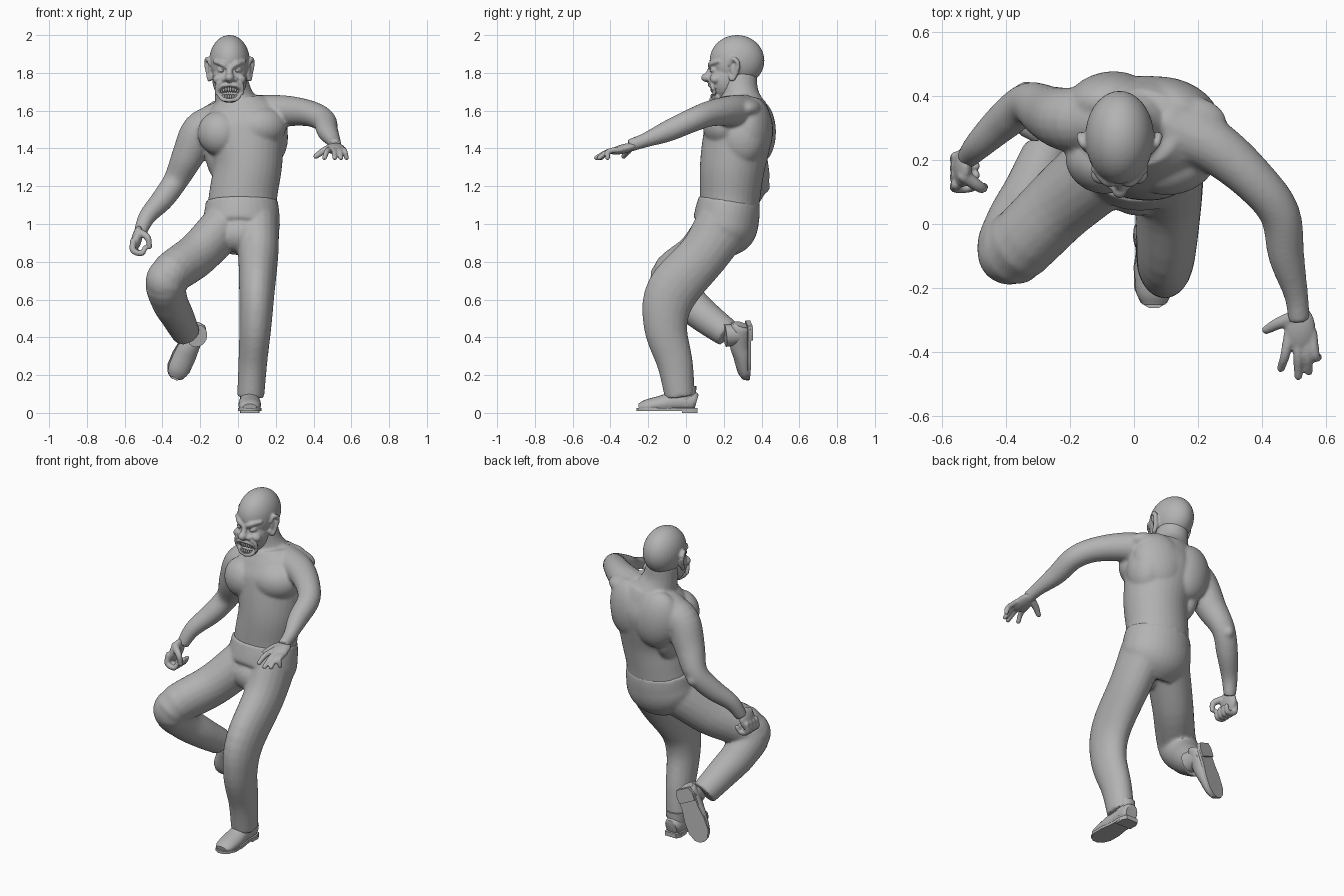
import bpy, bmesh, math
from mathutils import Vector, Matrix, Euler

if "Cube" in bpy.data.objects:
    bpy.data.objects.remove(bpy.data.objects["Cube"])

clay = bpy.data.materials.new("clay_grey")
clay.use_nodes = True
GREY = (0.45, 0.45, 0.45, 1)
clay.diffuse_color = GREY
clay.node_tree.nodes["Principled BSDF"].inputs["Base Color"].default_value = GREY


def sweep(bm, pts, ref=(1, 0, 0), sides=20, steps=5, round_ends=False):
    """Smooth tube through (x, y, z, half width[, half depth])."""
    pts = [Vector(tuple(p) + (p[-1],) * (5 - len(p))) for p in pts]
    pad = [2 * pts[0] - pts[1]] + pts + [2 * pts[-1] - pts[-2]]
    path = []
    for i in range(1, len(pad) - 2):
        a, b, c, d = pad[i - 1:i + 3]
        for k in range(steps):
            t = k / steps
            path.append(0.5 * (2 * b + (c - a) * t + (2 * a - 5 * b + 4 * c - d) * t ** 2
                               + (3 * b - a - 3 * c + d) * t ** 3))
    path.append(pts[-1])
    rings = []
    for i, p in enumerate(path):
        tangent = (path[min(i + 1, len(path) - 1)] - path[max(i - 1, 0)]).to_3d().normalized()
        side = Vector(ref) - tangent * tangent.dot(Vector(ref))
        side.normalize()
        other = tangent.cross(side)
        ring = []
        for s in range(sides):
            ang = math.tau * s / sides
            ring.append(bm.verts.new(p.to_3d() + side * p[3] * math.cos(ang) + other * p[4] * math.sin(ang)))
        rings.append(ring)
    for r, q in zip(rings, rings[1:]):
        for s in range(sides):
            bm.faces.new((r[s], r[s - 1], q[s - 1], q[s]))
    bm.faces.new(rings[0])
    bm.faces.new(rings[-1])
    if round_ends:
        for p in (pts[0], pts[-1]):
            blob(bm, p.to_3d(), (p[3],) * 3, segs=10)


def blob(bm, loc, size, rot=(0, 0, 0), segs=24):
    """Ellipsoid."""
    turn = Euler([math.radians(a) for a in rot]).to_matrix().to_4x4()
    m = Matrix.Translation(loc) @ turn @ Matrix.Diagonal((*size, 1))
    bmesh.ops.create_uvsphere(bm, u_segments=segs, v_segments=segs * 2 // 3, radius=1, matrix=m)


def finish(name, bm, voxel=0, smooth=3, cutter=None):
    """Make an object, fuse its overlapping pieces, carve it and shade it."""
    bmesh.ops.recalc_face_normals(bm, faces=bm.faces)
    mesh = bpy.data.meshes.new(name)
    bm.to_mesh(mesh)
    bm.free()
    obj = bpy.data.objects.new(name, mesh)
    bpy.context.scene.collection.objects.link(obj)
    if voxel:
        fuse = obj.modifiers.new("fuse", 'REMESH')
        fuse.mode = 'VOXEL'
        fuse.voxel_size = voxel
        relax = obj.modifiers.new("relax", 'SMOOTH')
        relax.iterations = smooth
    if cutter:
        cut = obj.modifiers.new("carve", 'BOOLEAN')
        cut.operation = 'DIFFERENCE'
        cut.object = cutter
    if obj.modifiers:
        graph = bpy.context.evaluated_depsgraph_get()
        baked = bpy.data.meshes.new_from_object(obj.evaluated_get(graph))
        obj.modifiers.clear()
        obj.data = baked
    obj.data.materials.clear()
    obj.data.materials.append(clay)
    obj.data.shade_smooth()
    obj.data.set_sharp_from_angle(angle=math.radians(40))
    return obj


# Bare torso, neck, muscles and arms
bm = bmesh.new()
sweep(bm, [(.02, .23, 1.07, .185, .155), (.03, .235, 1.17, .18, .162), (.05, .245, 1.3, .182, .172),
           (.045, .265, 1.42, .2, .18), (.035, .285, 1.52, .22, .18), (.02, .295, 1.6, .2, .15),
           (.01, .3, 1.66, .13, .12)], sides=32)
sweep(bm, [(0, .305, 1.6, .125), (-.025, .285, 1.69, .1, .1), (-.04, .275, 1.79, .085, .1)])
blob(bm, (.125, .19, 1.515), (.135, .098, .105), (0, -5, 15))
blob(bm, (-.1, .195, 1.48), (.115, .1, .118), (0, -12, -18))
blob(bm, (.13, .365, 1.5), (.14, .085, .17), (0, 10, -22))
blob(bm, (-.08, .385, 1.49), (.13, .09, .17), (0, -10, 10))
blob(bm, (.17, .3, 1.46), (.095, .12, .15))
blob(bm, (-.1, .3, 1.4), (.075, .11, .17))
blob(bm, (.14, .315, 1.61), (.15, .09, .06))
blob(bm, (-.12, .33, 1.57), (.14, .09, .07), (0, -20, 0))
sweep(bm, [(.1, .31, 1.585, .1), (.25, .24, 1.598, .083), (.38, .13, 1.585, .069), (.455, .03, 1.548, .063),
           (.475, -.1, 1.49, .056), (.505, -.22, 1.442, .038), (.515, -.3, 1.415, .034)], ref=(0, 0, 1))
sweep(bm, [(-.1, .33, 1.54, .1), (-.2, .325, 1.49, .1), (-.265, .345, 1.36, .086), (-.33, .375, 1.23, .066),
           (-.4, .325, 1.13, .06), (-.48, .25, 1.04, .046), (-.52, .205, .95, .034)], ref=(0, 1, 0))
blob(bm, (-.335, .41, 1.2), (.035, .035, .04))
finish("torso_and_arms", bm, voxel=.009, smooth=6)

# Open left hand
bm = bmesh.new()
blob(bm, (.518, -.33, 1.398), (.048, .078, .025), (14, 0, 0))
for x, tip_x, tip_y in ((.483, .458, -.45), (.51, .512, -.475), (.536, .545, -.46), (.556, .574, -.415)):
    sweep(bm, [(x, -.34, 1.395, .016), (.5 * (x + tip_x), -.41, 1.384, .015), (tip_x, tip_y, 1.35, .013)],
          sides=10, round_ends=True)
sweep(bm, [(.5, -.29, 1.41, .022), (.45, -.31, 1.385, .019), (.412, -.33, 1.358, .014)],
      ref=(0, 0, 1), sides=10, round_ends=True)
finish("left_hand", bm, voxel=.006, smooth=2)

# Curled right hand
bm = bmesh.new()
blob(bm, (-.535, .175, .925), (.028, .06, .068), (-20, 12, 0))
for i in range(4):
    y = .21 - .029 * i
    sweep(bm, [(-.555, y, .91, .017), (-.555, y - .01, .86, .017), (-.51, y - .01, .845, .015), (-.492, y, .875, .013)],
          ref=(0, 1, 0), sides=10, round_ends=True)
sweep(bm, [(-.53, .15, .96, .022), (-.48, .115, .93, .018), (-.468, .115, .88, .014)],
      ref=(0, 1, 0), sides=10, round_ends=True)
finish("right_hand", bm, voxel=.006, smooth=2)

# Trousers: hips, standing leg and lifted leg
bm = bmesh.new()
sweep(bm, [(.02, .23, 1.125, .19, .163), (.02, .218, 1.05, .2, .172), (.015, .2, .97, .2, .168),
           (.01, .155, .89, .13, .115)], sides=32)
blob(bm, (.015, .125, .945), (.115, .1, .1))
sweep(bm, [(.1, .2, 1.0, .118, .15), (.107, .095, .84, .107, .133), (.1, -.075, .64, .094, .138),
           (.092, -.108, .46, .085, .116), (.078, -.058, .26, .076, .095), (.067, -.032, .085, .072, .08)])
sweep(bm, [(-.08, .19, .98, .12, .14), (-.22, .07, .835, .113, .125), (-.375, -.078, .715, .108, .115),
           (-.365, .0, .6, .098, .1), (-.32, .1, .51, .088), (-.275, .22, .42, .075)])
blob(bm, (-.388, -.09, .7), (.1, .1, .112))
finish("trousers", bm, voxel=.01, smooth=5)


# Shoes: upper, sole and heel, shaped with the toe along -y
def shoe(name, place):
    bm = bmesh.new()
    sweep(bm, [(0, .055, .055, .038, .04), (0, .03, .06, .05, .055), (0, -.06, .058, .054, .055),
               (0, -.13, .046, .06, .046), (0, -.21, .034, .056, .036), (0, -.25, .028, .036, .02)])
    sweep(bm, [(0, 0, .04, .05, .052), (0, -.005, .14, .055, .06)])
    for v in bm.verts:
        v.co.z = max(v.co.z, .02)
    outline = [(.038, .06), (.052, .02), (.052, -.06), (.063, -.13), (.062, -.2), (.042, -.245), (.015, -.262)]
    heel = [(.038, .06), (.052, .03), (.05, -.02)]
    for half, low, high in ((outline, .01, .026), (heel, 0, .014)):
        loop = half + [(-x, y) for x, y in reversed(half)]
        rims = [[bm.verts.new((x, y, z)) for x, y in loop] for z in (low, high)]
        for rim in rims:
            bm.faces.new(rim)
        for i in range(len(loop)):
            bm.faces.new((rims[0][i], rims[0][i - 1], rims[1][i - 1], rims[1][i]))
    bm.transform(place)
    finish(name, bm)


shoe("left_shoe", Matrix.Translation((.062, 0, 0)))
toe = Vector((-.39, -.02, -.92)).normalized()
up = Vector((.2, -1, 0))
up = (up - toe * up.dot(toe)).normalized()
turn = Matrix((up.cross(toe), -toe, up)).transposed()
shoe("right_shoe", Matrix.Translation((-.24, .345, .42)) @ turn.to_4x4())

# Head: skull, jaw, snarling features and ears
CX = -.045
bm = bmesh.new()
blob(bm, (CX, .27, 1.865), (.107, .145, .135), segs=36)
blob(bm, (CX, .235, 1.85), (.1, .105, .125), segs=36)
blob(bm, (CX, .21, 1.765), (.091, .086, .115))
blob(bm, (CX, .165, 1.672), (.054, .038, .03))
blob(bm, (CX, .112, 1.775), (.025, .032, .024))
sweep(bm, [(CX, .14, 1.84, .014), (CX, .118, 1.79, .018)], sides=10)
for s in (-1, 1):
    def at(x, y, z, *r):
        return (CX + s * x, y, z, *r)
    blob(bm, at(.027, .13, 1.767), (.018, .022, .016))
    sweep(bm, [at(.008, .13, 1.825, .012), at(.04, .132, 1.848, .015), at(.08, .17, 1.86, .01)],
          ref=(0, 0, 1), sides=10, round_ends=True)
    blob(bm, at(.042, .15, 1.815), (.022, .02, .018))
    blob(bm, at(.058, .155, 1.77), (.032, .03, .024), (0, s * 25, 0))
    sweep(bm, [at(.03, .125, 1.76, .008), at(.065, .138, 1.735, .01), at(.07, .15, 1.69, .008)],
          ref=(0, 1, 0), sides=10, round_ends=True)
    sweep(bm, [at(0, .124, 1.737, .01), at(.042, .13, 1.73, .009), at(.06, .148, 1.7, .008),
               at(.042, .142, 1.662, .009), at(0, .132, 1.654, .011)], ref=(0, 1, 0), sides=10, round_ends=True)
    sweep(bm, [at(.095, .235, 1.785, .012), at(.106, .245, 1.765, .012), at(.112, .265, 1.8, .013),
               at(.122, .275, 1.85, .013), at(.115, .25, 1.875, .012), at(.102, .232, 1.845, .01)],
          ref=(0, 0, 1), sides=10, round_ends=True)
    blob(bm, at(.102, .258, 1.82), (.012, .025, .045))
mouth = bmesh.new()
blob(mouth, (CX, .125, 1.695), (.053, .04, .031))
cutter = finish("mouth_cutter", mouth)
cutter.hide_render = True
finish("head", bm, voxel=.0055, smooth=3, cutter=cutter)
bpy.data.objects.remove(cutter)

# Teeth and eyeballs
bm = bmesh.new()
for i in range(8):
    a = (i - 3.5) / 3.5
    for z, height in ((1.713, .016), (1.675, .013)):
        blob(bm, (CX + a * .043, .136 + .016 * a * a, z - .003 * a * a), (.0065, .007, height), segs=12)
finish("teeth", bm)
bm = bmesh.new()
for s in (-1, 1):
    blob(bm, (CX + s * .042, .143, 1.813), (.014, .017, .011))
finish("eyes", bm)
